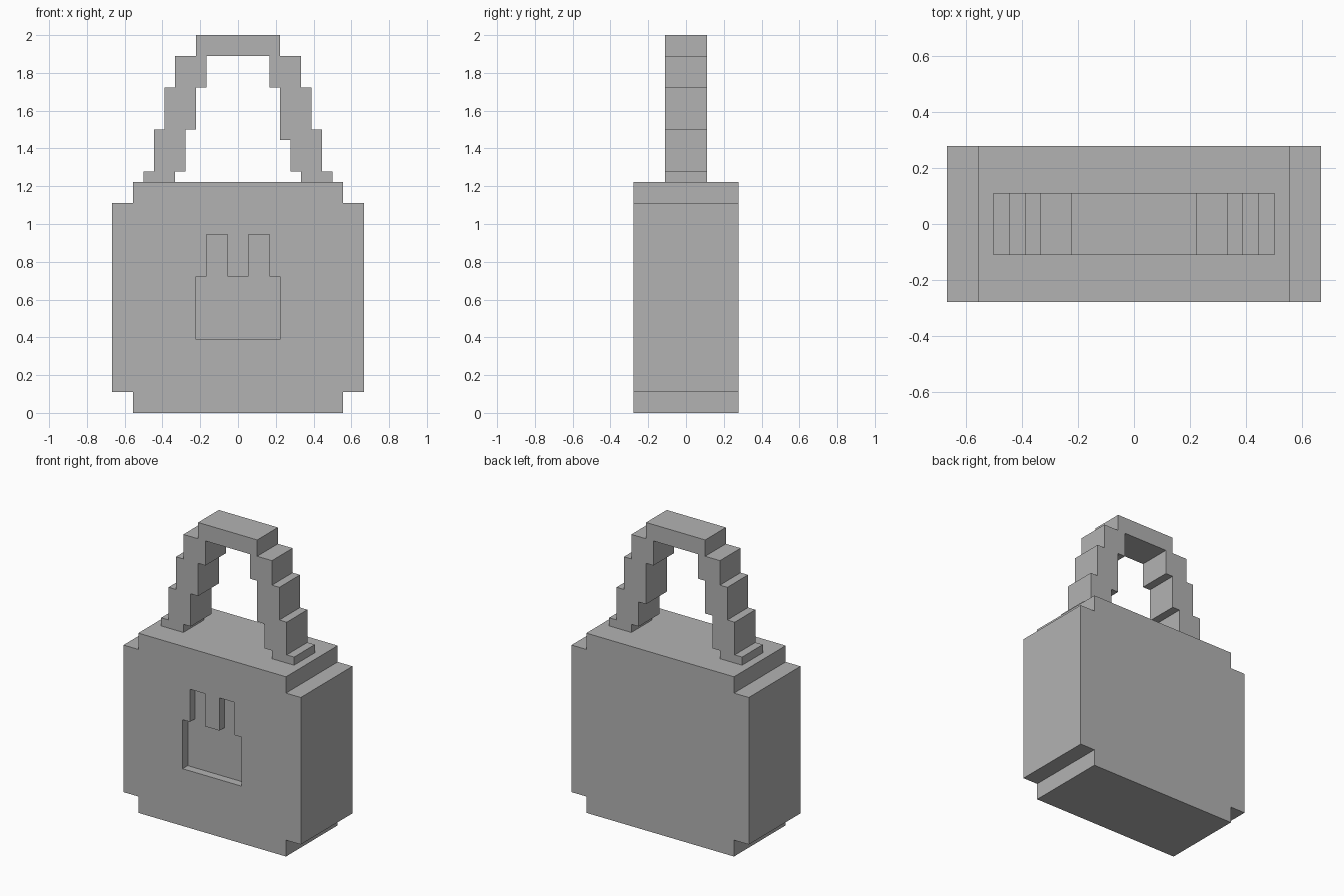
import bpy
import bmesh

U = 1 / 18  # size of one block step

if "Cube" in bpy.data.objects:
    bpy.data.objects.remove(bpy.data.objects["Cube"], do_unlink=True)

grey = bpy.data.materials.new("plain grey")
grey.use_nodes = True
grey.diffuse_color = (0.45, 0.45, 0.45, 1)
grey.node_tree.nodes["Principled BSDF"].inputs["Base Color"].default_value = grey.diffuse_color


def mirrored(half):
    """Close a right-hand outline with its mirror image."""
    return half + [(-x, z) for x, z in reversed(half)]


def slab(name, outline, front, back):
    """Extrude an x-z outline, given in block steps, from front to back."""
    bm = bmesh.new()
    face = bm.faces.new([bm.verts.new((x * U, front * U, z * U)) for x, z in outline])
    extruded = bmesh.ops.extrude_face_region(bm, geom=[face])["geom"]
    moved = [v for v in extruded if isinstance(v, bmesh.types.BMVert)]
    bmesh.ops.translate(bm, verts=moved, vec=(0, (back - front) * U, 0))
    bmesh.ops.recalc_face_normals(bm, faces=bm.faces)
    mesh = bpy.data.meshes.new(name)
    bm.to_mesh(mesh)
    bm.free()
    mesh.materials.append(grey)
    obj = bpy.data.objects.new(name, mesh)
    bpy.context.collection.objects.link(obj)
    return obj


# Bag body with notched corners
body = slab("bag_body", mirrored([(10, 0), (10, 2), (12, 2), (12, 20), (10, 20), (10, 22)]), -5, 5)

# Shallow two-pronged emblem recess in the front
recess = slab("emblem_cutter", mirrored([(4, 7), (4, 13), (3, 13), (3, 17), (1, 17), (1, 13)]), -6, -4)
recess.hide_render = True
cut = body.modifiers.new("emblem_recess", "BOOLEAN")
cut.operation = "DIFFERENCE"
cut.solver = "EXACT"
cut.object = recess
bpy.context.view_layer.objects.active = body
bpy.ops.object.modifier_apply(modifier=cut.name)
bpy.data.objects.remove(recess, do_unlink=True)

# Stepped arch handle; one inner step sits lower on the left leg
outer = [(9, 22), (9, 23), (8, 23), (8, 27), (7, 27), (7, 31), (6, 31), (6, 34), (4, 34), (4, 36)]


def inner_leg(step):
    return [(6, 22), (6, 23), (5, 23), (5, step), (4, step), (4, 31), (3, 31), (3, 34)]


inner = [(-x, z) for x, z in inner_leg(27)] + inner_leg(26)[::-1]
slab("handle", mirrored(outer) + inner, -2, 2)
